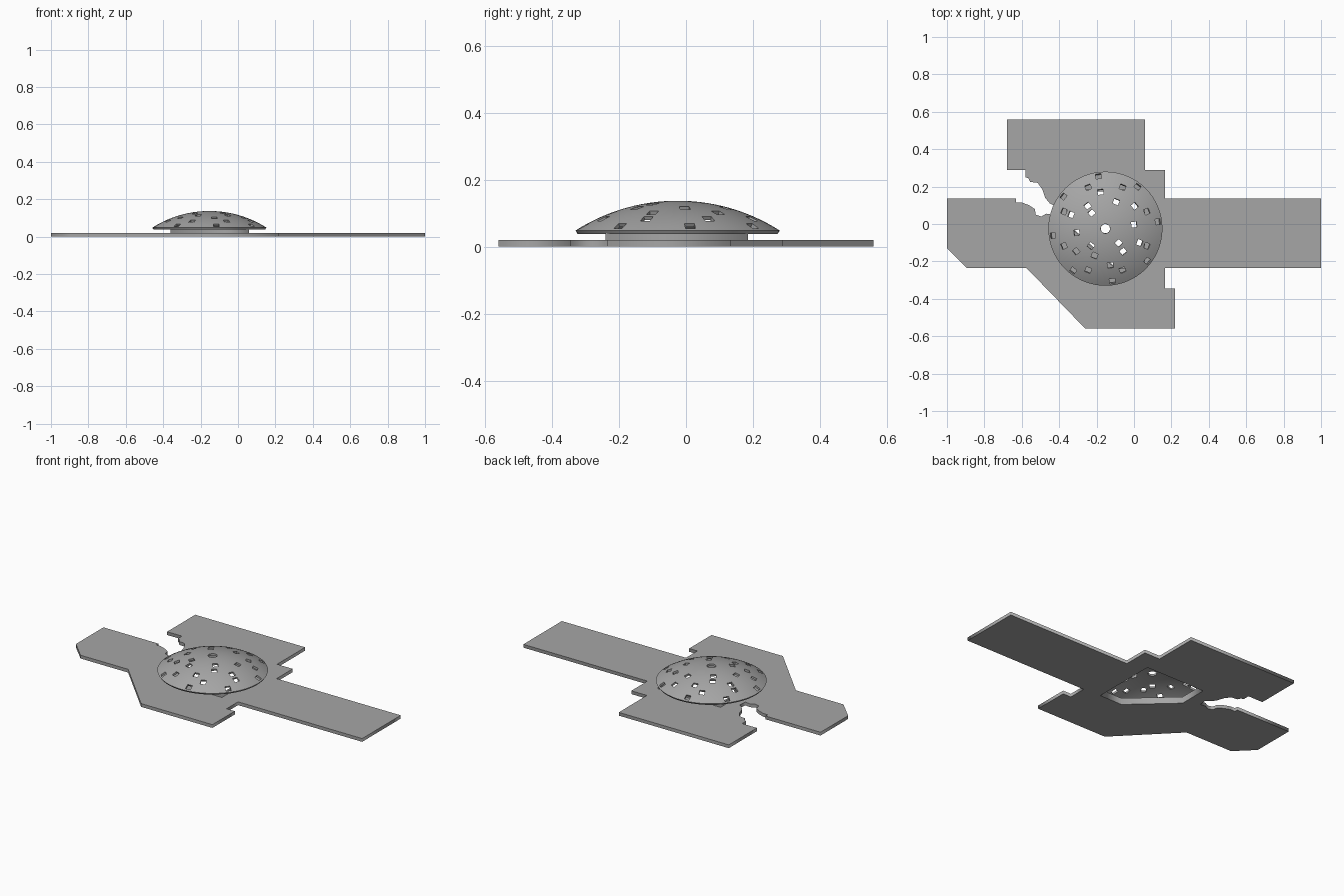
import bpy, bmesh, math
from mathutils import Matrix, Vector

if "Cube" in bpy.data.objects:
    bpy.data.objects.remove(bpy.data.objects["Cube"], do_unlink=True)

grey = bpy.data.materials.new("plain_grey")
grey.use_nodes = True
grey.diffuse_color = (0.38, 0.38, 0.38, 1)
grey.node_tree.nodes["Principled BSDF"].inputs["Base Color"].default_value = grey.diffuse_color


def activate(obj):
    bpy.ops.object.select_all(action="DESELECT")
    obj.select_set(True)
    bpy.context.view_layer.objects.active = obj


def slab(name, loops, height):
    """Flat plate standing on z = 0; loops after the first are openings."""
    curve = bpy.data.curves.new(name, "CURVE")
    curve.dimensions = "2D"
    curve.fill_mode = "BOTH"
    curve.extrude = height / 2
    for loop in loops:
        spline = curve.splines.new("POLY")
        spline.points.add(len(loop) - 1)
        for point, (x, y) in zip(spline.points, loop):
            point.co = (x, y, 0, 1)
        spline.use_cyclic_u = True
    obj = bpy.data.objects.new(name, curve)
    bpy.context.collection.objects.link(obj)
    activate(obj)
    bpy.ops.object.convert(target="MESH")
    obj = bpy.context.object
    obj.data.transform(Matrix.Translation((0, 0, height / 2)))
    obj.data.materials.clear()
    obj.data.materials.append(grey)
    return obj


def mesh_object(name, bm):
    mesh = bpy.data.meshes.new(name)
    bm.to_mesh(mesh)
    bm.free()
    mesh.materials.append(grey)
    obj = bpy.data.objects.new(name, mesh)
    bpy.context.collection.objects.link(obj)
    return obj


# Floor plate with a broken notch and a five-sided opening
outline = [
    (-.68, .56), (.06, .56), (.06, .29), (.165, .29), (.165, .135), (1, .135),
    (1, -.235), (.165, -.235), (.165, -.345), (.22, -.345), (.22, -.56),
    (-.26, -.56), (-.575, -.235), (-.895, -.235), (-1, -.13), (-1, .135)]
notch = [
    (-.63, .135), (-.63, .115), (-.6, .115), (-.56, .1), (-.53, .08),
    (-.525, .05), (-.495, .04), (-.47, .055), (-.435, .05), (-.43, .1),
    (-.45, .11), (-.475, .14), (-.49, .185), (-.515, .22), (-.555, .225),
    (-.565, .245), (-.58, .25), (-.58, .29), (-.68, .29)]
opening = [(-.362, .185), (.06, .185), (.06, -.24), (-.1, -.24), (-.362, 0)]
slab("floor_plate", [outline + notch, opening], .02)

# Collar lining the opening and carrying the dome
middle = sum((Vector(p) for p in opening), Vector((0, 0))) / len(opening)
inner = [tuple(middle.lerp(Vector(p), .95)) for p in opening]
slab("collar", [opening, inner], .04)

# Dome shell, spun from a curved profile with a round hole at the crown
RADIUS, THICK, RIM, CROWN = .567, .012, .305, .025
centre = Vector((-.153, -.025, .137 - RADIUS))
start, end, steps = math.asin(CROWN / RADIUS), math.asin(RIM / RADIUS), 14
angles = [start + (end - start) * i / steps for i in range(steps + 1)]
profile = [(RADIUS, a) for a in angles] + [(RADIUS - THICK, a) for a in reversed(angles)]
bm = bmesh.new()
verts = [bm.verts.new((r * math.sin(a), 0, r * math.cos(a))) for r, a in profile]
edges = [bm.edges.new((v, verts[i - 1])) for i, v in enumerate(verts)]
bmesh.ops.spin(bm, geom=verts + edges, cent=(0, 0, 0), axis=(0, 0, 1),
               angle=math.tau, steps=64, use_duplicate=False)
bmesh.ops.remove_doubles(bm, verts=bm.verts, dist=1e-5)
bmesh.ops.recalc_face_normals(bm, faces=bm.faces)
bm.transform(Matrix.Translation(centre))
dome = mesh_object("dome", bm)

# Rings of square windows: distance from axis, first angle, count
rings = [(.283, 7.5, 8), (.24, 22.5, 8), (.198, 37.7, 6), (.155, 8, 6)]
windows = [(r, a + 360 * i / n) for r, a, n in rings for i in range(n)]
windows += [(.112, 131), (.105, -47), (.12, -130)]
bm = bmesh.new()
for r, a in windows:
    place = (Matrix.Translation(centre)
             @ Matrix.Rotation(math.radians(a), 4, "Z")
             @ Matrix.Rotation(math.asin(r / RADIUS), 4, "Y")
             @ Matrix.Translation((0, 0, RADIUS - THICK / 2))
             @ Matrix.Diagonal((.03, .03, .04, 1)))
    bmesh.ops.create_cube(bm, size=1, matrix=place)
cutter = mesh_object("window_cutter", bm)
cutter.hide_render = True

activate(dome)
cut = dome.modifiers.new("windows", "BOOLEAN")
cut.operation = "DIFFERENCE"
cut.solver = "EXACT"
cut.object = cutter
bpy.ops.object.modifier_apply(modifier=cut.name)
bpy.data.objects.remove(cutter, do_unlink=True)
activate(dome)
bpy.ops.object.shade_smooth_by_angle(angle=math.radians(30))
